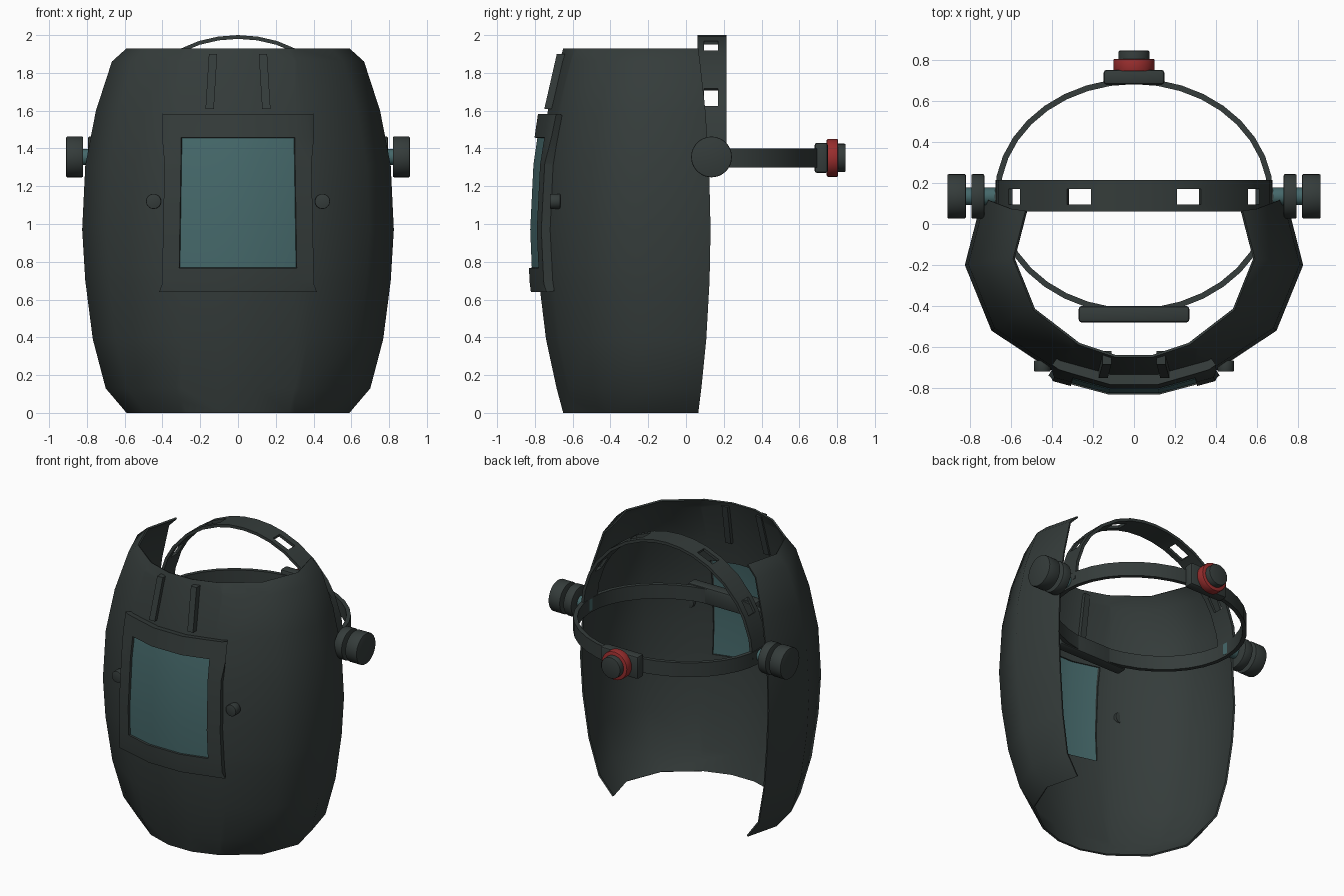
import bpy, bmesh, math
from mathutils import Vector

if "Cube" in bpy.data.objects:
    bpy.data.objects.remove(bpy.data.objects["Cube"])


def material(name, rgb):
    m = bpy.data.materials.new(name)
    m.diffuse_color = (*rgb, 1)
    m.use_nodes = True
    m.node_tree.nodes["Principled BSDF"].inputs["Base Color"].default_value = m.diffuse_color
    return m


DARK = material("charcoal plastic", (0.035, 0.045, 0.043))
GLASS = material("teal glass", (0.06, 0.14, 0.145))
RED = material("red plastic", (0.32, 0.027, 0.027))


def finish(name, bm, mat, thick=0, offset=-1, bevel=0, angle=50):
    me = bpy.data.meshes.new(name)
    bm.to_mesh(me)
    bm.free()
    ob = bpy.data.objects.new(name, me)
    bpy.context.collection.objects.link(ob)
    me.materials.append(mat)
    bpy.ops.object.select_all(action='DESELECT')
    bpy.context.view_layer.objects.active = ob
    ob.select_set(True)
    if thick:
        s = ob.modifiers.new("thickness", 'SOLIDIFY')
        s.thickness, s.offset = thick, offset
    if bevel:
        b = ob.modifiers.new("rounding", 'BEVEL')
        b.width, b.segments = bevel, 2
    for m in list(ob.modifiers):
        bpy.ops.object.modifier_apply(modifier=m.name)
    bpy.ops.object.shade_smooth_by_angle(angle=math.radians(angle))
    return ob


def grid(rows, skip=lambda i, j: False, closed=False):
    bm = bmesh.new()
    vs = [[bm.verts.new(p) for p in r] for r in rows]
    n = len(vs[0])
    for i in range(len(vs) - 1):
        for j in range(n if closed else n - 1):
            if not skip(i, j):
                k = (j + 1) % n
                bm.faces.new((vs[i][j], vs[i][k], vs[i + 1][k], vs[i + 1][j]))
    return bm


def box(name, lo, hi, mat=DARK, bevel=0.0, shear=None):
    bm = bmesh.new()
    bmesh.ops.create_cube(bm, size=1)
    for v in bm.verts:
        v.co = Vector([lo[k] + (v.co[k] + 0.5) * (hi[k] - lo[k]) for k in range(3)])
        if shear and v.co.z > (lo[2] + hi[2]) / 2:
            v.co += Vector(shear)
    return finish(name, bm, mat, bevel=bevel, angle=35)


def cylinder(name, axis, start, end, r, centre, mat=DARK, bevel=0.006):
    bm = bmesh.new()
    bmesh.ops.create_cone(bm, cap_ends=True, segments=32, radius1=r, radius2=r,
                          depth=abs(end - start))
    rot = Vector((0, 0, 1)).rotation_difference(axis).to_matrix()
    mid = Vector(centre) + axis * (start + end) / 2
    for v in bm.verts:
        v.co = rot @ v.co + mid
    return finish(name, bm, mat, bevel=bevel, angle=35)


# Mask surface: a rim outline blends to a wider middle outline by height
RIM = [(.53, .065), (.59, -.17), (.49, -.42), (.27, -.59), (.09, -.65)]
MIDDLE = [(.74, .13), (.825, -.2), (.695, -.52), (.40, -.715), (.12, -.79)]
# height, width blend, depth blend
LEVELS = [(0, 0, 0), (.13, .47, .25), (.39, .76, .65), (.7, .93, .92), (.97, 1, 1),
          (1.31, .93, .88), (1.6, .69, .58), (1.86, .33, .14), (1.93, 0, 0)]


def mask_surface():
    rows = []
    for z, tx, ty in LEVELS:
        half = [(a[0] + (b[0] - a[0]) * tx, a[1] + (b[1] - a[1]) * ty, z)
                for a, b in zip(RIM, MIDDLE)]
        rows.append([(-x, y, h) for x, y, h in half] + half[::-1])
    return grid(rows)


WINDOW = (.30, .77, 1.45)
OUTER = (.39, .645, 1.575)


def inside(c, rect):
    return abs(c.x) < rect[0] and rect[1] < c.z < rect[2] and c.y < -.3


def carve(keep, rects):
    bm = mask_surface()
    for w, z0, z1 in rects:
        for co, no in (((w, 0, 0), (1, 0, 0)), ((-w, 0, 0), (1, 0, 0)),
                       ((0, 0, z0), (0, 0, 1)), ((0, 0, z1), (0, 0, 1))):
            bmesh.ops.bisect_plane(bm, geom=bm.verts[:] + bm.edges[:] + bm.faces[:],
                                   plane_co=co, plane_no=no)
    gone = [f for f in bm.faces if not keep(f.calc_center_median())]
    bmesh.ops.delete(bm, geom=gone, context='FACES')
    return bm


def taper(bm):
    for v in bm.verts:
        v.co.x *= 1 - .05 * (v.co.z - .645) / .935
    return bm


# Shell with window opening, raised frame and curved lens
finish("mask_shell", carve(lambda c: not inside(c, WINDOW), [WINDOW]), DARK, .012, angle=60)
finish("window_frame", taper(carve(lambda c: inside(c, OUTER) and not inside(c, WINDOW),
                                   [OUTER, WINDOW])), DARK, .05, 1)
finish("window_lens", taper(carve(lambda c: inside(c, WINDOW), [WINDOW])), GLASS, .035, 1)

# Headband ring
A, B, CY = .68, .575, .135
ring = [2 * math.pi * k / 36 for k in range(36)]
finish("headband", grid([[(A * math.cos(t), CY + B * math.sin(t), z) for t in ring]
                         for z in (1.30, 1.40)], closed=True), DARK, .028)

# Strap over the head, with four slots
quarter = [0, 12, 25, 34.5, 48, 61, 72, 81]
angles = [180 - a for a in quarter] + [90] + quarter[::-1]
angles = [math.radians(a) for a in angles]
angles = angles[:len(quarter)] + angles[len(quarter):]
strap = grid([[(.675 * math.cos(t), y, 1.35 + .65 * math.sin(t)) for t in angles]
              for y in (.06, .095, .17, .215)],
             skip=lambda i, j: i == 1 and j in (2, 5, 10, 13))
finish("head_strap", strap, DARK, .02)

# Brow pad and rear adjuster
box("brow_pad", (-.27, -.48, 1.29), (.27, -.40, 1.41), bevel=.015)
box("rear_block", (-.148, .68, 1.27), (.148, .752, 1.43), bevel=.015)
Y = Vector((0, 1, 0))
cylinder("adjuster_ring", Y, .745, .805, .10, (0, 0, 1.35), RED)
cylinder("adjuster_cap", Y, .74, .845, .075, (0, 0, 1.35))

for side, s in (("right", 1), ("left", -1)):
    # Pivot knobs on their axle
    X = Vector((s, 0, 0))
    hub = (0, .135, 1.355)
    cylinder(side + "_pivot_axle", X, .65, .84, .042, hub, GLASS, 0)
    cylinder(side + "_inner_knob", X, .73, .793, .108, hub)
    cylinder(side + "_outer_knob", X, .82, .91, .108, hub)
    # Button beside the window
    cylinder(side + "_button", Y, -.72, -.665, .04, (s * .447, 0, 1.12), DARK, .004)
    # Raised rib above the window
    x = s * .15
    box(side + "_rib", (x - .022, -.75, 1.61), (x + .022, -.685, 1.9),
        shear=(-s * .018, .066, 0))
